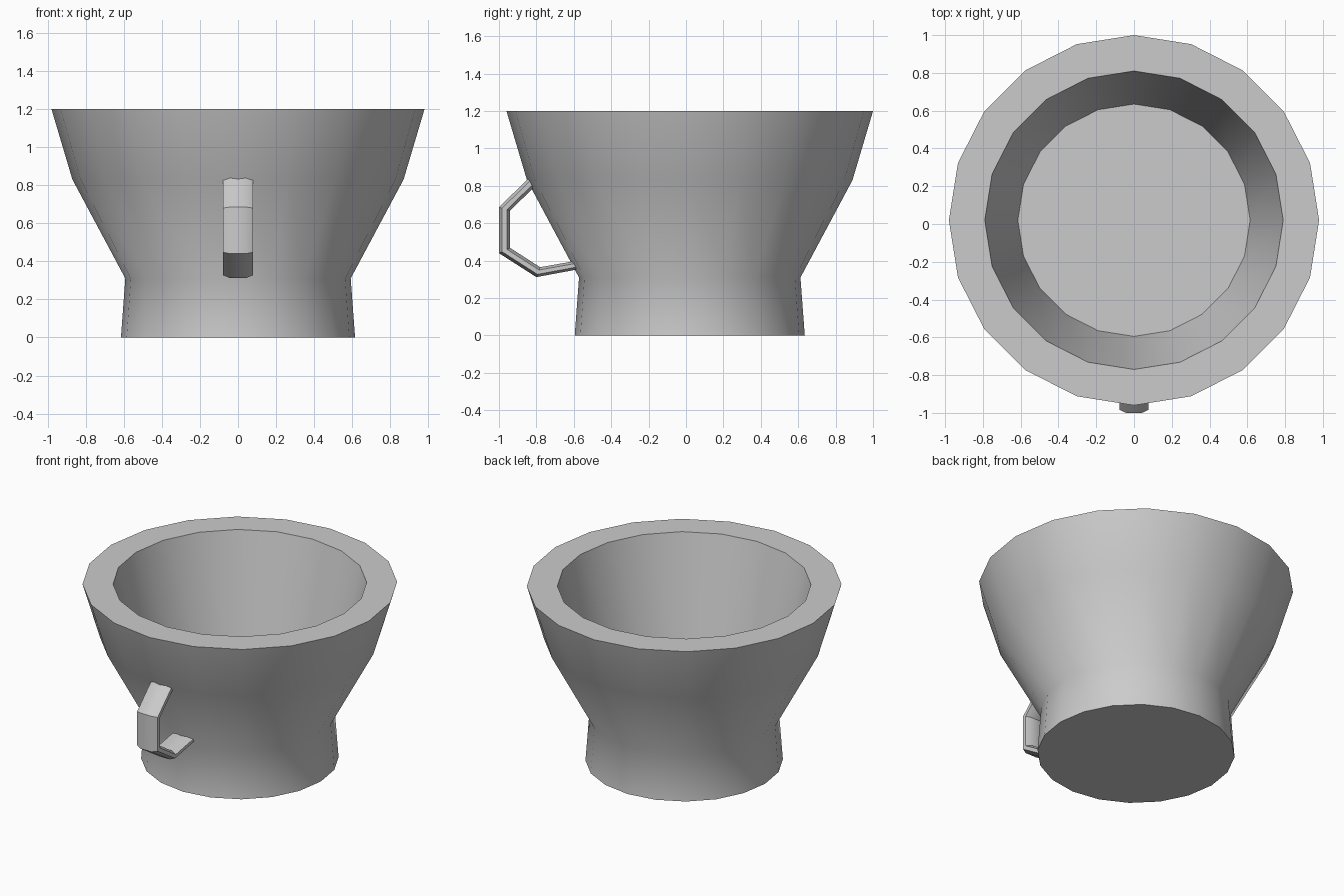
import bpy, bmesh
from math import sin, cos, pi, radians
from mathutils import Vector

if "Cube" in bpy.data.objects:
    bpy.data.objects.remove(bpy.data.objects["Cube"])

CENTRE_Y = 0.02


def loft(name, rings, angle):
    """Skin a list of closed rings, cap both ends and smooth by angle."""
    bm = bmesh.new()
    loops = [[bm.verts.new(p) for p in ring] for ring in rings]
    n = len(loops[0])
    for a, b in zip(loops, loops[1:]):
        for i in range(n):
            j = (i + 1) % n
            bm.faces.new((a[i], a[j], b[j], b[i]))
    bm.faces.new(loops[0][::-1])
    bm.faces.new(loops[-1])
    bmesh.ops.recalc_face_normals(bm, faces=bm.faces)
    mesh = bpy.data.meshes.new(name)
    bm.to_mesh(mesh)
    bm.free()
    obj = bpy.data.objects.new(name, mesh)
    bpy.context.collection.objects.link(obj)
    bpy.ops.object.select_all(action='DESELECT')
    bpy.context.view_layer.objects.active = obj
    obj.select_set(True)
    bpy.ops.object.shade_smooth_by_angle(angle=radians(angle))
    return obj


def circle(r, z, sides=20):
    return [(r * sin(2 * pi * i / sides), CENTRE_Y + r * cos(2 * pi * i / sides), z)
            for i in range(sides)]


# Cup body: outer wall up, over the thick rim, down to the inner floor
profile = [(0.615, 0), (0.592, 0.31), (0.87, 0.83), (0.98, 1.2), (0.79, 1.2), (0.615, 0.42)]
loft("cup_body", [circle(r, z) for r, z in profile], 45)

# Handle: flattened octagon swept between outer and inner side outlines (y, z)
outer = [(-0.845, 0.838), (-1.0, 0.685), (-1.0, 0.44), (-0.80, 0.312), (-0.57, 0.355)]
inner = [(-0.81, 0.795), (-0.94, 0.668), (-0.94, 0.468), (-0.78, 0.365), (-0.57, 0.402)]
section = [(0.042, 1), (0.078, 0.72), (0.078, 0.28), (0.042, 0),
           (-0.042, 0), (-0.078, 0.28), (-0.078, 0.72), (-0.042, 1)]
rings = []
for o, i in zip(outer, inner):
    a, b = Vector((0, *i)), Vector((0, *o))
    rings.append([a.lerp(b, t) + Vector((x, 0, 0)) for x, t in section])
loft("handle", rings, 30)
